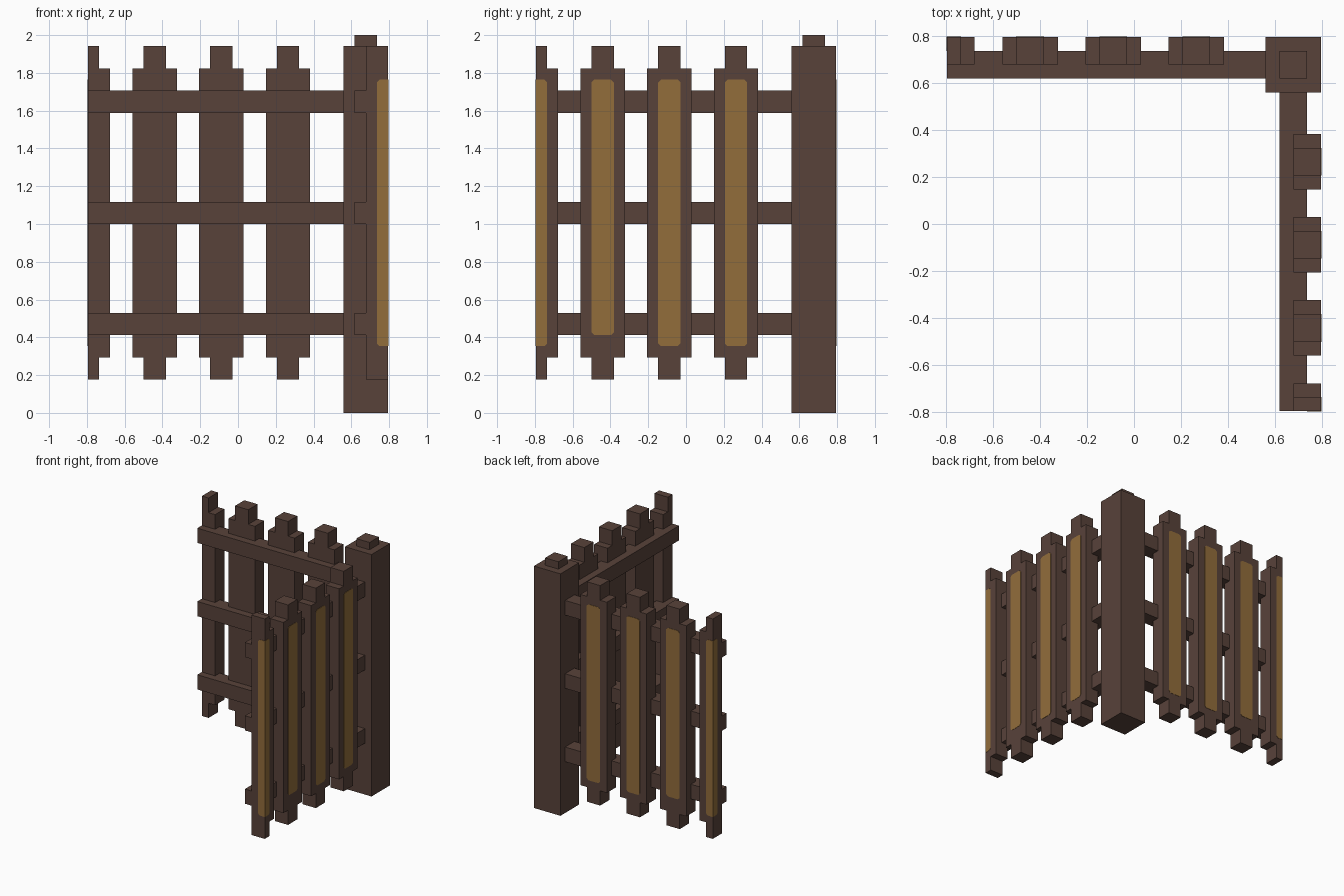
import bpy, bmesh
from mathutils import Vector

if "Cube" in bpy.data.objects:
    bpy.data.objects.remove(bpy.data.objects["Cube"])

U = 2 / 34          # one grid unit of the blocky design
OFF = 13.5          # centring offset in grid units
T = 0.04            # paint plate thickness in grid units
C = 0.25            # chamfer of the painted panel corners


def material(name, rgb):
    m = bpy.data.materials.new(name)
    m.diffuse_color = (*rgb, 1)
    m.use_nodes = True
    m.node_tree.nodes["Principled BSDF"].inputs["Base Color"].default_value = m.diffuse_color
    return m


WOOD = material("dark_brown_wood", (0.0976, 0.0545, 0.0423))
PANEL = material("golden_brown_panel", (0.288, 0.153, 0.0437))


def prism(name, pts, push, mat, swap=False):
    """Extrude a closed outline (along, depth, height) by push; swap turns the wing 90 degrees."""
    bm = bmesh.new()

    def place(p):
        a, d, z = p
        x, y = (d, a) if swap else (a, d)
        return Vector(((x - OFF) * U, (y - OFF) * U, z * U))

    face = bm.faces.new([bm.verts.new(place(p)) for p in pts])
    move = place(push) - place((0, 0, 0))
    ext = bmesh.ops.extrude_face_region(bm, geom=[face], use_keep_orig=True)
    bmesh.ops.translate(bm, vec=move, verts=[v for v in ext["geom"] if isinstance(v, bmesh.types.BMVert)])
    bmesh.ops.recalc_face_normals(bm, faces=bm.faces[:])
    me = bpy.data.meshes.new(name)
    bm.to_mesh(me)
    bm.free()
    me.materials.append(mat)
    bpy.context.collection.objects.link(bpy.data.objects.new(name, me))


def box(name, a0, a1, d0, d1, z0, z1, swap=False):
    prism(name, [(a0, d0, z0), (a1, d0, z0), (a1, d0, z1), (a0, d0, z1)], (0, d1 - d0, 0), WOOD, swap)


def panel_outline(l, r, z0, z1, round_l=True, round_r=True):
    cl, cr = C * round_l, C * round_r
    pts = [(l + cl, z0), (r - cr, z0), (r, z0 + cr), (r, z1 - cr),
           (r - cr, z1), (l + cl, z1), (l, z1 - cl), (l, z0 + cl)]
    return list(dict.fromkeys(pts))     # drop doubled square corners


# corner post with cap
box("corner_post", 23, 27, 23, 27, 0, 33)
box("post_cap", 24, 26, 24, 26, 33, 34)

# two identical wings, one along the back and one along the right side
for wing, swap in (("back", False), ("right", True)):
    # rails
    for i, z in enumerate((7, 17, 27)):
        box(f"{wing}_rail_{i + 1}", 0, 23, 24, 26, z, z + 2, swap)

    # full pickets with stepped ends and an outer panel
    for i, s in enumerate((4, 10, 16)):
        half = [(s + 3, 3), (s + 3, 5), (s + 4, 5), (s + 4, 31), (s + 3, 31), (s + 3, 33)]
        outline = half + [(2 * s + 4 - a, z) for a, z in reversed(half)]
        prism(f"{wing}_picket_{i + 1}", [(a, 25, z) for a, z in outline], (0, 2, 0), WOOD, swap)
        panel = panel_outline(s + 1, s + 3, 7 if i == 0 else 6, 30)
        prism(f"{wing}_picket_panel_{i + 1}", [(a, 27, z) for a, z in panel], (0, T, 0), PANEL, swap)

    # half picket at the free end, panel wraps round its corner
    outline = [(0, 3), (1, 3), (1, 5), (2, 5), (2, 31), (1, 31), (1, 33), (0, 33)]
    prism(f"{wing}_end_picket", [(a, 25, z) for a, z in outline], (0, 2, 0), WOOD, swap)
    panel = panel_outline(0, 1, 6, 30, round_l=False)
    prism(f"{wing}_end_panel_outer", [(a, 27, z) for a, z in panel], (0, T, 0), PANEL, swap)
    panel = panel_outline(26, 27 + T, 6, 30, round_r=False)
    prism(f"{wing}_end_panel_side", [(0, d, z) for d, z in panel], (-T, 0, 0), PANEL, swap)
